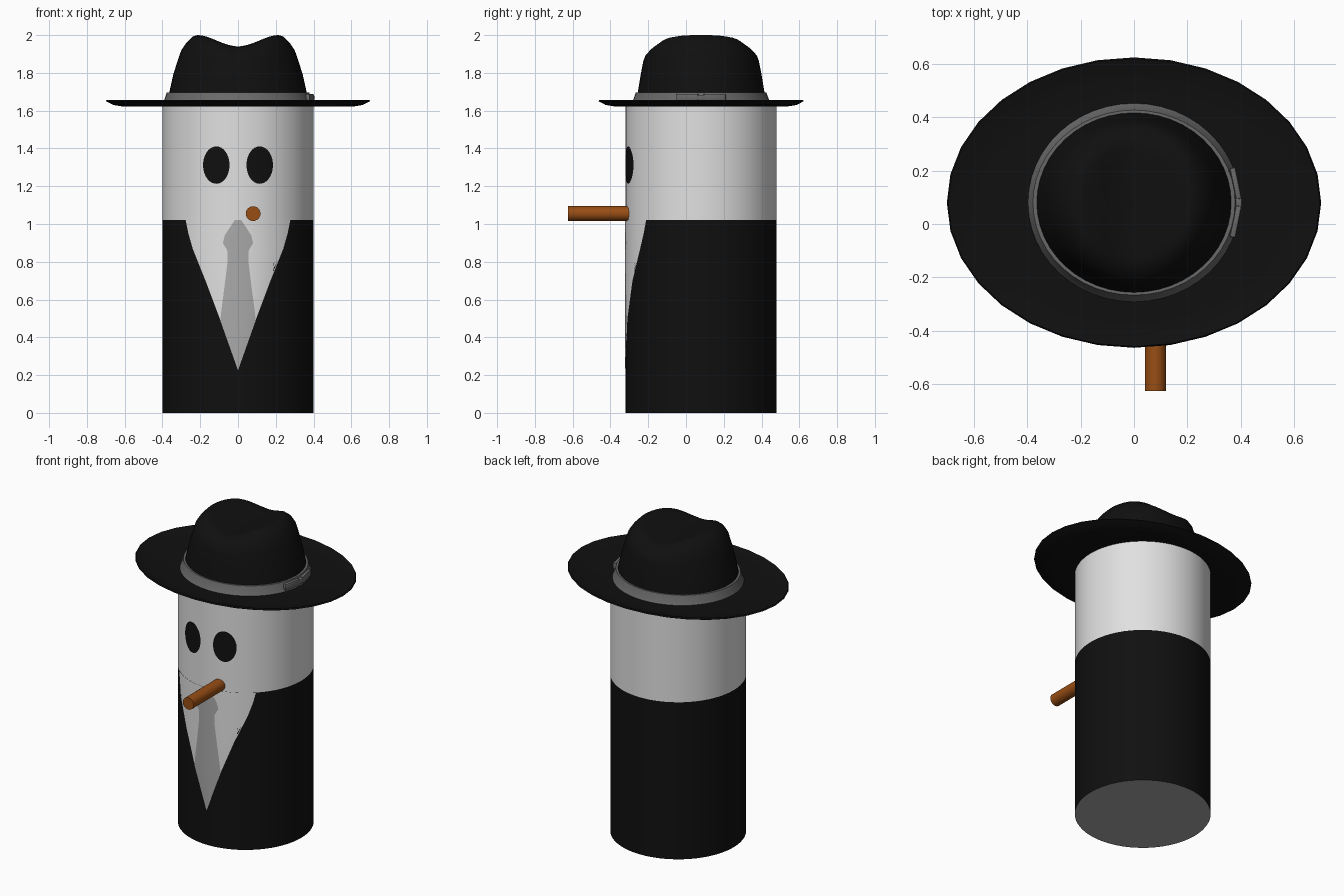
import bpy, bmesh, math
from mathutils import Matrix

if "Cube" in bpy.data.objects:
    bpy.data.objects.remove(bpy.data.objects["Cube"])

CY = 0.08      # y of the body axis
R = 0.40       # body radius


def material(name, rgb):
    m = bpy.data.materials.new(name)
    m.diffuse_color = (*rgb, 1)
    m.use_nodes = True
    m.node_tree.nodes["Principled BSDF"].inputs["Base Color"].default_value = m.diffuse_color
    return m


BLACK = material("black", (0.005, 0.005, 0.005))
WHITE = material("white", (0.75, 0.75, 0.75))
GREY = material("tie grey", (0.40, 0.40, 0.40))
BAND = material("band grey", (0.14, 0.14, 0.14))
BROWN = material("cigar brown", (0.31, 0.075, 0.007))


def finish(name, bm, mats, recalc=True):
    bmesh.ops.remove_doubles(bm, verts=bm.verts, dist=1e-5)
    if recalc:
        bmesh.ops.recalc_face_normals(bm, faces=bm.faces)
    me = bpy.data.meshes.new(name)
    bm.to_mesh(me)
    bm.free()
    ob = bpy.data.objects.new(name, me)
    bpy.context.collection.objects.link(ob)
    for m in mats:
        me.materials.append(m)
    bpy.ops.object.select_all(action='DESELECT')
    ob.select_set(True)
    bpy.context.view_layer.objects.active = ob
    bpy.ops.object.shade_smooth_by_angle(angle=math.radians(40))
    return ob


def rings(profile, n, closed=False):
    """Stack elliptical rings (rx, ry, z) around the body axis."""
    bm = bmesh.new()
    loops = []
    for rx, ry, z in profile:
        loops.append([bm.verts.new((rx * math.cos(2 * math.pi * i / n),
                                    CY + ry * math.sin(2 * math.pi * i / n), z))
                      for i in range(n)])
    pairs = list(zip(loops, loops[1:]))
    if closed:
        pairs.append((loops[-1], loops[0]))
    for a, b in pairs:
        for i in range(n):
            j = (i + 1) % n
            bm.faces.new((a[i], a[j], b[j], b[i]))
    if not closed:
        bm.faces.new(loops[0][::-1])
        bm.faces.new(loops[-1])
    return bm


def front_patch(name, rows, mat, lift, cols=16):
    """Thin painted shape wrapped on the body front; rows are (z, x0, x1)."""
    bm = bmesh.new()
    r = R + lift
    grid = []
    for z, x0, x1 in rows:
        xs = [x0 + (x1 - x0) * k / cols for k in range(cols + 1)]
        grid.append([bm.verts.new((x, CY - math.sqrt(r * r - x * x), z)) for x in xs])
    for a, b in zip(grid, grid[1:]):
        for k in range(cols):
            bm.faces.new((a[k], a[k + 1], b[k + 1], b[k]))
    return finish(name, bm, [mat], recalc=False)


# Body: dark suit below, pale head above, grey underside
bm = rings([(R, R, 0), (R, R, 1.02), (R, R, 1.628)], 64)
bm.normal_update()
for f in bm.faces:
    c = f.calc_center_median()
    f.material_index = 2 if c.z < 0.01 else (0 if c.z < 1.02 else 1)
finish("body", bm, [BLACK, WHITE, GREY])

# Shirt opening and tie
shirt = [(0.225, 0), (0.50, 0.097), (0.70, 0.172), (0.87, 0.24), (0.95, 0.263), (1.02, 0.277)]
front_patch("shirt", [(z, -w, w) for z, w in shirt], WHITE, 0.002, 32)
tie = [(0.225, 0), (0.49, 0.094), (0.56, 0.086), (0.68, 0.07), (0.80, 0.055),
       (0.86, 0.057), (0.90, 0.08), (0.94, 0.07), (1.02, 0.018)]
front_patch("tie", [(z, -w, w) for z, w in tie], GREY, 0.004)

# Eyes
for side, label in ((-1, "left_eye"), (1, "right_eye")):
    rows = []
    for k in range(25):
        a = -math.pi / 2 + math.pi * k / 24
        w = 0.07 * math.cos(a)
        rows.append((1.312 + 0.099 * math.sin(a), side * 0.115 - w, side * 0.115 + w))
    front_patch(label, rows, BLACK, 0.003, 10)

# Cigar
bm = bmesh.new()
bmesh.ops.create_cone(bm, cap_ends=True, segments=24, radius1=0.039, radius2=0.039, depth=0.33,
                      matrix=Matrix.Translation((0.08, -0.46, 1.055)) @ Matrix.Rotation(math.pi / 2, 4, 'X'))
finish("cigar", bm, [BROWN])

# Hat brim: shallow dish with a raised lip
brim = [(0.34, 0.32, 1.624), (0.61, 0.455, 1.622), (0.66, 0.505, 1.630), (0.70, 0.543, 1.650),
        (0.695, 0.538, 1.657), (0.64, 0.49, 1.643), (0.58, 0.45, 1.638), (0.34, 0.32, 1.640)]
finish("hat_brim", rings(brim, 32, closed=True), [BLACK])

# Hat crown: tapered dome with a front-to-back crease
crown = [(0.372, 0.345, 1.635), (0.363, 0.335, 1.70), (0.343, 0.320, 1.79), (0.318, 0.306, 1.87),
         (0.300, 0.295, 1.92), (0.275, 0.275, 1.957), (0.240, 0.238, 1.993), (0.215, 0.207, 2.0)]
crown += [(0.21 * t, 0.2 * t, 2.0) for t in (0.85, 0.65, 0.45, 0.25, 0.05)]
bm = rings(crown, 48)
for v in bm.verts:
    t = min(1, max(0, (v.co.z - 1.85) / 0.15))
    if abs(v.co.x) < 0.22:
        v.co.z -= 0.06 * t * math.cos(math.pi * v.co.x / 0.44) ** 2
finish("hat_crown", bm, [BLACK])

# Hat band
band = [(0.397, 0.372, 1.638), (0.390, 0.360, 1.656), (0.378, 0.346, 1.695),
        (0.355, 0.328, 1.695), (0.355, 0.328, 1.638)]
finish("hat_band", rings(band, 48, closed=True), [BAND])

# Bow on the right side of the band: two loops and a knot
for label, ang, size in (("bow_loop_front", -0.2, (0.022, 0.12, 0.042)),
                         ("bow_loop_back", 0.2, (0.022, 0.12, 0.042)),
                         ("bow_knot", 0, (0.032, 0.04, 0.032))):
    bm = bmesh.new()
    place = (Matrix.Translation((0.388 * math.cos(ang), CY + 0.36 * math.sin(ang), 1.668))
             @ Matrix.Rotation(ang, 4, 'Z') @ Matrix.Diagonal((*size, 1)))
    bmesh.ops.create_cube(bm, size=1, matrix=place)
    bmesh.ops.bevel(bm, geom=bm.edges[:], offset=0.007, segments=2, affect='EDGES', profile=0.5)
    finish(label, bm, [BAND])
